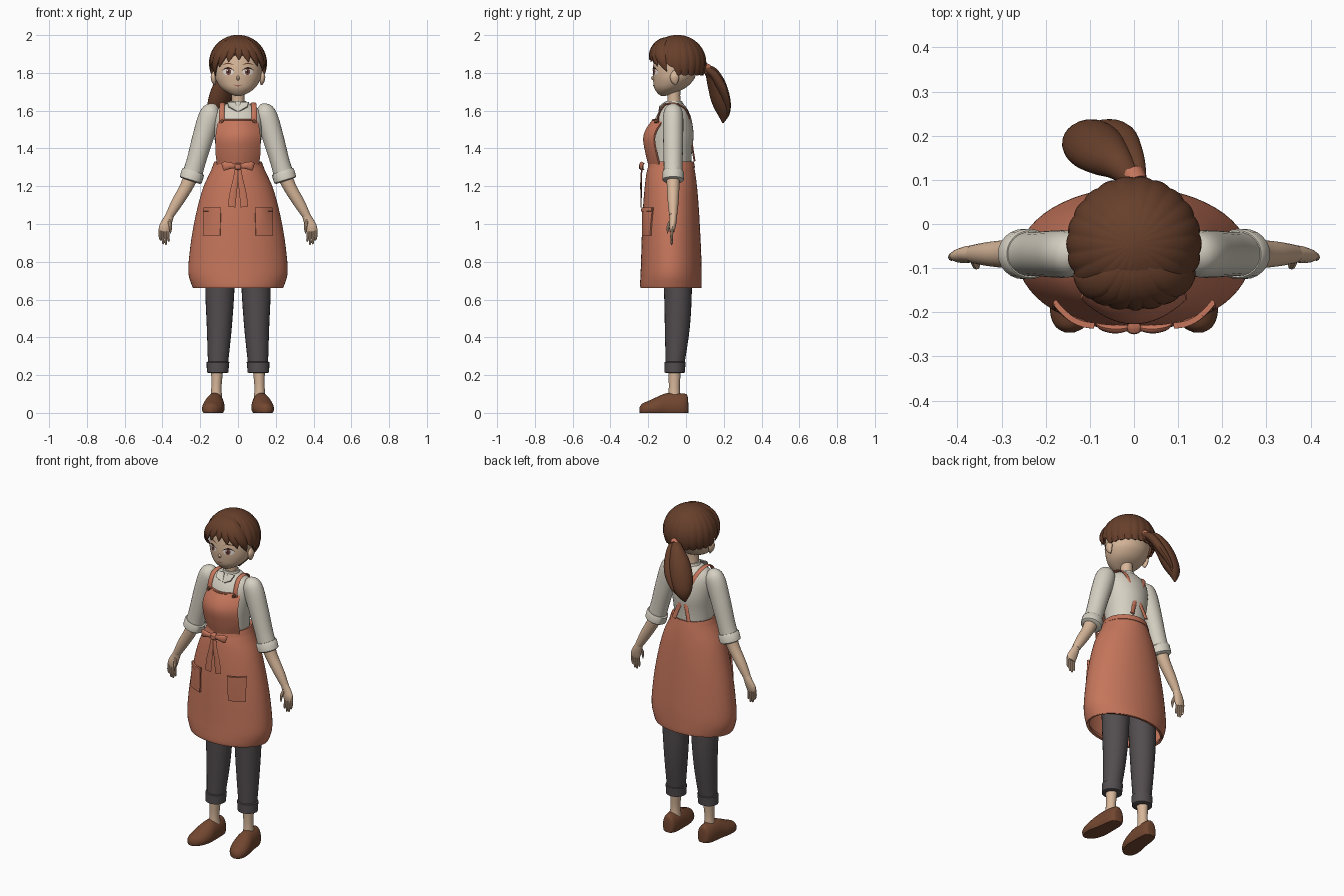
import bpy, bmesh, math
from mathutils import Vector
from mathutils.bvhtree import BVHTree


def material(name, r, g, b):
    m = bpy.data.materials.new(name)
    m.diffuse_color = (r, g, b, 1)
    return m


SKIN = material("skin", 0.68, 0.47, 0.32)
APRON = material("terracotta cloth", 0.56, 0.18, 0.105)
SHIRT = material("cream cloth", 0.67, 0.63, 0.54)
PANTS = material("charcoal cloth", 0.085, 0.073, 0.076)
HAIR = material("brown hair", 0.135, 0.05, 0.024)
SHOE = material("brown leather", 0.17, 0.063, 0.03)
WHITE = material("eye white", 0.8, 0.75, 0.7)
IRIS = material("iris", 0.2, 0.06, 0.05)
LINE = material("dark line", 0.03, 0.014, 0.01)
LIP = material("lip", 0.4, 0.14, 0.11)


def make(name, verts, faces, mat, thick=0.0):
    """Mesh object, optionally thickened about its surface."""
    bm = bmesh.new()
    vs = [bm.verts.new(v) for v in verts]
    for f in faces:
        bm.faces.new([vs[i] for i in f])
    bmesh.ops.remove_doubles(bm, verts=bm.verts, dist=1e-5)
    bmesh.ops.recalc_face_normals(bm, faces=bm.faces)
    me = bpy.data.meshes.new(name)
    bm.to_mesh(me)
    bm.free()
    me.materials.append(mat)
    ob = bpy.data.objects.new(name, me)
    bpy.context.collection.objects.link(ob)
    if thick:
        md = ob.modifiers.new("thickness", 'SOLIDIFY')
        md.thickness, md.offset = thick, 0
        bpy.context.view_layer.objects.active = ob
        bpy.ops.object.modifier_apply(modifier=md.name)
    return ob


def spline(pts, sub):
    """Catmull-Rom subdivision of tuples of any length."""
    out = []
    for i in range(len(pts) - 1):
        p0, p1, p2, p3 = pts[max(i - 1, 0)], pts[i], pts[i + 1], pts[min(i + 2, len(pts) - 1)]
        for k in range(sub):
            t = k / sub
            out.append(tuple(b + 0.5 * t * ((c - a) + t * ((2*a - 5*b + 4*c - d) + t * (3*b - a - 3*c + d)))
                             for a, b, c, d in zip(p0, p1, p2, p3)))
    return out + [pts[-1]]


def loft(name, rings, mat, ref=(1, 0, 0), axis=None, n=24, sub=4, cap=True, thick=0.0, floor=None):
    """Elliptical rings (x, y, z, radius along ref, other radius) along a path."""
    R = spline(rings, sub)
    P = [Vector(r[:3]) for r in R]
    verts, faces = [], []
    for i, r in enumerate(R):
        t = Vector(axis) if axis else (P[min(i + 1, len(P) - 1)] - P[max(i - 1, 0)]).normalized()
        a = Vector(ref)
        a = (a - t * a.dot(t)).normalized()
        b = t.cross(a)
        for k in range(n):
            w = 2 * math.pi * k / n
            v = P[i] + a * max(r[3], .001) * math.cos(w) + b * max(r[4], .001) * math.sin(w)
            if floor is not None:
                v.z = max(v.z, floor)
            verts.append(v)
    for i in range(len(R) - 1):
        for k in range(n):
            j = (k + 1) % n
            faces.append((i*n + k, i*n + j, (i+1)*n + j, (i+1)*n + k))
    if cap:
        faces += [tuple(range(n)), tuple(range((len(R) - 1) * n, len(R) * n))]
    return make(name, verts, faces, mat, thick)


def sheet(name, fn, nu, nv, mat, thick):
    """Grid surface from fn(u, v), u and v in 0..1."""
    verts = [fn(i / nu, j / nv) for j in range(nv + 1) for i in range(nu + 1)]
    w = nu + 1
    faces = [(j*w + i, j*w + i + 1, (j+1)*w + i + 1, (j+1)*w + i) for j in range(nv) for i in range(nu)]
    return make(name, verts, faces, mat, thick)


def surface(ob):
    """Function giving the front y of an object at (x, z)."""
    me = ob.data
    tree = BVHTree.FromPolygons([v.co for v in me.vertices], [tuple(p.vertices) for p in me.polygons])

    def y(x, z):
        hit = tree.ray_cast(Vector((x, -2, z)), Vector((0, 1, 0)))[0]
        return hit.y if hit else -0.1
    return y


Z = (0, 0, 1)
# Head, neck
head = loft("head", [(0, -.12, 1.678, .012, .012), (0, -.108, 1.692, .05, .042), (0, -.086, 1.72, .09, .082),
                     (0, -.068, 1.76, .116, .106), (0, -.06, 1.80, .125, .116), (0, -.05, 1.85, .128, .122),
                     (0, -.047, 1.90, .118, .114), (0, -.046, 1.95, .08, .08), (0, -.046, 1.972, .02, .02)],
            SKIN, axis=Z, n=40, sub=5)
loft("neck", [(0, -.06, 1.58, .04, .04), (0, -.064, 1.66, .034, .034), (0, -.065, 1.73, .036, .036)], SKIN, axis=Z)
face_y = surface(head)
loft("nose", [(0, -.165, 1.785, .004, .004), (0, -.176, 1.772, .009, .009), (0, -.168, 1.763, .004, .004)], SKIN)


def decal(name, cx, cz, fn, off, mat, n=14):
    """Thin patch on the face; fn(u, v) gives the local (x, z) offset."""
    def f(u, v):
        dx, dz = fn(u, v)
        return (cx + dx, face_y(cx + dx, cz + dz) - off, cz + dz)
    return sheet(name, f, n, 2, mat, 0.0)


def oval(rx, rz):
    return lambda u, v: (rx * math.cos(math.pi * u), rz * math.sin(math.pi * u) * (2 * v - 1))


def arc(rx, rz, w):
    return lambda u, v: (rx * (2*u - 1), rz * (1 - (2*u - 1)**2) + w * (v - .5) * (1.15 - abs(2*u - 1)))


# Face details
for s in (-1, 1):
    decal("eye_white", s * .052, 1.806, oval(.029, .018), .002, WHITE)
    decal("iris", s * .050, 1.806, oval(.014, .017), .0035, IRIS)
    decal("pupil", s * .050, 1.806, oval(.006, .009), .005, LINE)
    decal("eye_glint", s * .050 - .006, 1.813, oval(.004, .004), .006, WHITE)
    decal("upper_lash", s * .053, 1.811, arc(.033, .015, .009), .0055, LINE)
    decal("eyebrow", s * .053, 1.842, arc(.029, .008, .007), .003, HAIR)
    loft("ear", [(s * .124, -.055, 1.735, .004, .004), (s * .128, -.06, 1.755, .012, .019),
                 (s * .13, -.06, 1.785, .014, .024), (s * .126, -.06, 1.812, .004, .008)], SKIN, axis=Z, n=16)
decal("mouth", 0, 1.738, arc(.024, -.006, .007), .003, LIP)


def scalp(az, th, k=1.0):
    """Point on the hair ellipsoid; az in degrees from the front, th from the crown."""
    a, t = math.radians(az - 90), math.radians(th)
    return (.145 * k * math.sin(t) * math.cos(a), -.045 + .145 * k * math.sin(t) * math.sin(a),
            1.853 + .141 * k * math.cos(t))


# Hair cap with combed ridges, hairline higher in front
def cap_point(u, v):
    az = u * 360
    front = max(0, math.cos(math.radians(az))) ** .6
    ridge = abs(math.sin(math.radians(az * 11)))
    return scalp(az, v * (114 - 44 * front + 3 * ridge), 1 + .035 * (ridge - .5) * v ** 1.5)


sheet("hair_cap", cap_point, 132, 16, HAIR, .014)

# Fringe locks: angle from front, drop angle, half width
for az, drop, w in ((-64, 118, .034), (-42, 99, .034), (-20, 88, .034), (2, 84, .03),
                    (22, 88, .034), (44, 97, .034), (66, 108, .034)):
    rings = []
    for i, ww in enumerate((.25, .75, 1, .95, .65, .06)):
        t = i / 5
        rings.append(scalp(az * (.45 + .55 * t), 18 + (drop - 18) * t, 1 + .035 * t) + (w * ww, .016 * ww))
    a = math.radians(az)
    loft("fringe_lock", rings, HAIR, ref=(math.cos(a), math.sin(a), 0), n=12)

# Ponytail and tie
loft("ponytail", [(.0, .095, 1.825, .02, .02), (-.035, .135, 1.80, .038, .034), (-.07, .162, 1.74, .058, .044),
                  (-.10, .183, 1.66, .062, .046), (-.122, .198, 1.59, .044, .032), (-.13, .195, 1.535, .004, .004)],
     HAIR, ref=(.8, .5, 0), n=20)
loft("ponytail_strand", [(.015, .10, 1.825, .014, .014), (.0, .15, 1.79, .024, .022), (-.03, .20, 1.70, .032, .022),
                         (-.075, .22, 1.62, .022, .014), (-.10, .215, 1.57, .003, .003)], HAIR, ref=(.8, .5, 0), n=12)
loft("hair_tie", [(.005, .094, 1.83, .026, .026), (-.005, .115, 1.818, .028, .028)], APRON, n=16, sub=1)

# Shirt body
loft("shirt_body", [(0, -.077, 1.29, .11, .103), (0, -.077, 1.38, .115, .108), (0, -.072, 1.47, .126, .112),
                    (0, -.068, 1.55, .132, .098), (0, -.064, 1.60, .118, .076), (0, -.062, 1.632, .072, .052),
                    (0, -.063, 1.64, .045, .044)], SHIRT, axis=Z, n=36)
loft("collar_band", [(0, -.063, 1.63, .05, .049), (0, -.064, 1.652, .042, .043)], SHIRT, axis=Z, sub=1)

for s in (-1, 1):
    y = -.068
    sheet("collar_tip", lambda u, v: (s * (.012 + .045 * u - .008 * v), -.112 - .03 * v, 1.645 - .05 * v * (1 - .5 * u)),
          3, 3, SHIRT, .006)
    # Arm
    loft("sleeve", [(s * .11, y, 1.622, .015, .015), (s * .128, y, 1.606, .044, .042), (s * .15, y, 1.57, .058, .053),
                    (s * .185, y, 1.46, .056, .053), (s * .222, y, 1.33, .051, .05), (s * .245, y, 1.25, .054, .05)], SHIRT)
    loft("sleeve_cuff", [(s * .236, y, 1.28, .055, .053), (s * .238, y, 1.274, .061, .057),
                         (s * .25, y, 1.234, .061, .057), (s * .252, y, 1.228, .052, .048)], SHIRT, sub=1)
    loft("forearm", [(s * .245, y, 1.26, .04, .036), (s * .277, y, 1.19, .034, .033), (s * .325, y, 1.11, .03, .028),
                     (s * .362, y, 1.045, .022, .021)], SKIN)
    loft("palm", [(s * .358, y, 1.052, .021, .02), (s * .372, y, 1.02, .026, .019), (s * .386, y - .004, .985, .031, .017),
                  (s * .391, y - .006, .96, .027, .012)], SKIN, n=16)
    for i, tip in enumerate((.905, .89, .893, .912)):
        x = .369 + .0145 * i
        loft("finger", [(s * x, y - .005, .975, .008, .008), (s * (x + .001), y - .008, .94, .0075, .0075),
                        (s * (x - .002), y - .008, tip + .007, .006, .006), (s * (x - .003), y - .007, tip, .001, .001)],
             SKIN, n=8, sub=2)
    loft("thumb", [(s * .365, y - .012, 1.02, .008, .008), (s * .357, y - .026, .985, .009, .009),
                   (s * .358, y - .03, .95, .002, .002)], SKIN, n=8, sub=3)
    # Leg
    loft("trouser_leg", [(s * .07, -.065, 1.0, .072, .085), (s * .09, -.052, .85, .078, .08), (s * .096, -.043, .65, .077, .074),
                         (s * .099, -.046, .45, .066, .066), (s * .106, -.058, .26, .053, .05)], PANTS, axis=Z)
    loft("trouser_cuff", [(s * .108, -.06, .212, .05, .047), (s * .108, -.06, .215, .057, .054),
                          (s * .106, -.058, .268, .06, .056), (s * .106, -.058, .273, .05, .047)], PANTS, axis=Z, sub=1)
    loft("ankle", [(s * .115, -.062, .07, .032, .034), (s * .114, -.062, .14, .027, .029),
                   (s * .11, -.06, .24, .033, .035)], SKIN, axis=Z)
    loft("shoe", [(s * .116, .012, .025, .015, .03), (s * .117, .005, .034, .034, .062), (s * .12, -.03, .034, .046, .07),
                  (s * .124, -.10, .032, .052, .073), (s * .13, -.15, .026, .058, .06), (s * .138, -.20, .02, .052, .043),
                  (s * .144, -.232, .016, .034, .033), (s * .146, -.246, .014, .01, .014)],
         SHOE, axis=(0, 1, 0), floor=0.0)
loft("trouser_hips", [(0, -.07, 1.26, .10, .09), (0, -.068, 1.1, .135, .1), (0, -.062, .92, .145, .09),
                      (0, -.06, .86, .06, .05)], PANTS, axis=Z)

# Apron skirt, waistband
skirt = loft("apron_skirt", [(0, -.077, 1.325, .12, .112), (0, -.08, 1.27, .145, .125), (0, -.08, 1.19, .181, .135),
                             (0, -.08, 1.08, .212, .144), (0, -.079, .94, .24, .151), (0, -.078, .80, .257, .156),
                             (0, -.079, .73, .257, .158), (0, -.08, .68, .242, .159), (0, -.08, .662, .234, .157)],
             APRON, axis=Z, n=56, cap=False, thick=.008)
loft("skirt_hem", [(0, -.08, .682, .237, .153), (0, -.08, .662, .228, .15)], APRON, axis=Z, n=56, sub=1, cap=False, thick=.01)
loft("waistband", [(0, -.077, 1.298, .131, .119), (0, -.077, 1.33, .119, .113)], APRON, axis=Z, n=40, sub=1, cap=False, thick=.012)
skirt_y = surface(skirt)

# Apron bib
profile = spline([(1.315, -.195, .108), (1.38, -.211, .116), (1.45, -.222, .116), (1.5, -.208, .111), (1.55, -.172, .1)], 5)


def bib_point(u, v):
    z, y, w = profile[round(v * 20)]
    q = 2 * u - 1
    return (w * q, y + .055 * q * q, z)


sheet("apron_bib", bib_point, 16, 20, APRON, .01)
loft("bib_top_hem", [(x * .1, -.174 + .055 * x * x, 1.55, .006, .008) for x in (-1, -.5, 0, .5, 1)], APRON, ref=Z, n=8)

for s in (-1, 1):
    # Straps crossing at the back
    loft("apron_strap", [(s * .085, -.148, 1.535, .014, .005), (s * .086, -.146, 1.575, .014, .005),
                         (s * .084, -.116, 1.627, .014, .005), (s * .08, -.06, 1.638, .014, .005),
                         (s * .068, .0, 1.605, .013, .005), (s * .03, .025, 1.52, .013, .005),
                         (s * -.02, .032, 1.42, .013, .005), (s * -.05, .045, 1.335, .013, .005)], APRON, n=8)
    loft("strap_button", [(s * .085, -.15, 1.545, .009, .009), (s * .085, -.168, 1.545, .009, .009)], SHOE, n=12, sub=1)

    # Pockets, standing off at the upper edge
    def pocket_point(u, v):
        x, z = s * (.09 + .09 * u + .004 * (1 - v)), .94 + .148 * v
        puff = .006 + .008 * v + .008 * math.sin(math.pi * u) * v
        return (x, skirt_y(x, z) - puff, z)
    sheet("pocket", pocket_point, 8, 8, APRON, .009)
    sheet("pocket_hem", lambda u, v: Vector(pocket_point(u, .86 + .14 * v)) + Vector((0, -.004, 0)), 8, 2, APRON, .01)

    # Bow loops and tails
    loft("bow_loop", [(s * .008, -.234, 1.305, .01, .006), (s * .04, -.238, 1.309, .017, .01),
                      (s * .07, -.234, 1.307, .023, .008), (s * .082, -.228, 1.303, .02, .003)], APRON, ref=Z, n=12)
    loft("bow_tail", [(s * .006, -.234, 1.295, .01, .004), (s * .014, -.238, 1.23, .014, .004),
                      (s * .026, -.238, 1.16, .019, .004), (s * .034, -.238, 1.09, .02, .003)], APRON, n=8)
loft("bow_knot", [(0, -.225, 1.285, .012, .008), (0, -.236, 1.292, .017, .012), (0, -.236, 1.315, .017, .012),
                  (0, -.225, 1.322, .012, .008)], APRON, axis=Z, n=12, sub=2)

# Smooth shading with crisp edges
bpy.ops.object.select_all(action='SELECT')
bpy.context.view_layer.objects.active = head
bpy.ops.object.shade_smooth_by_angle(angle=math.radians(40))
